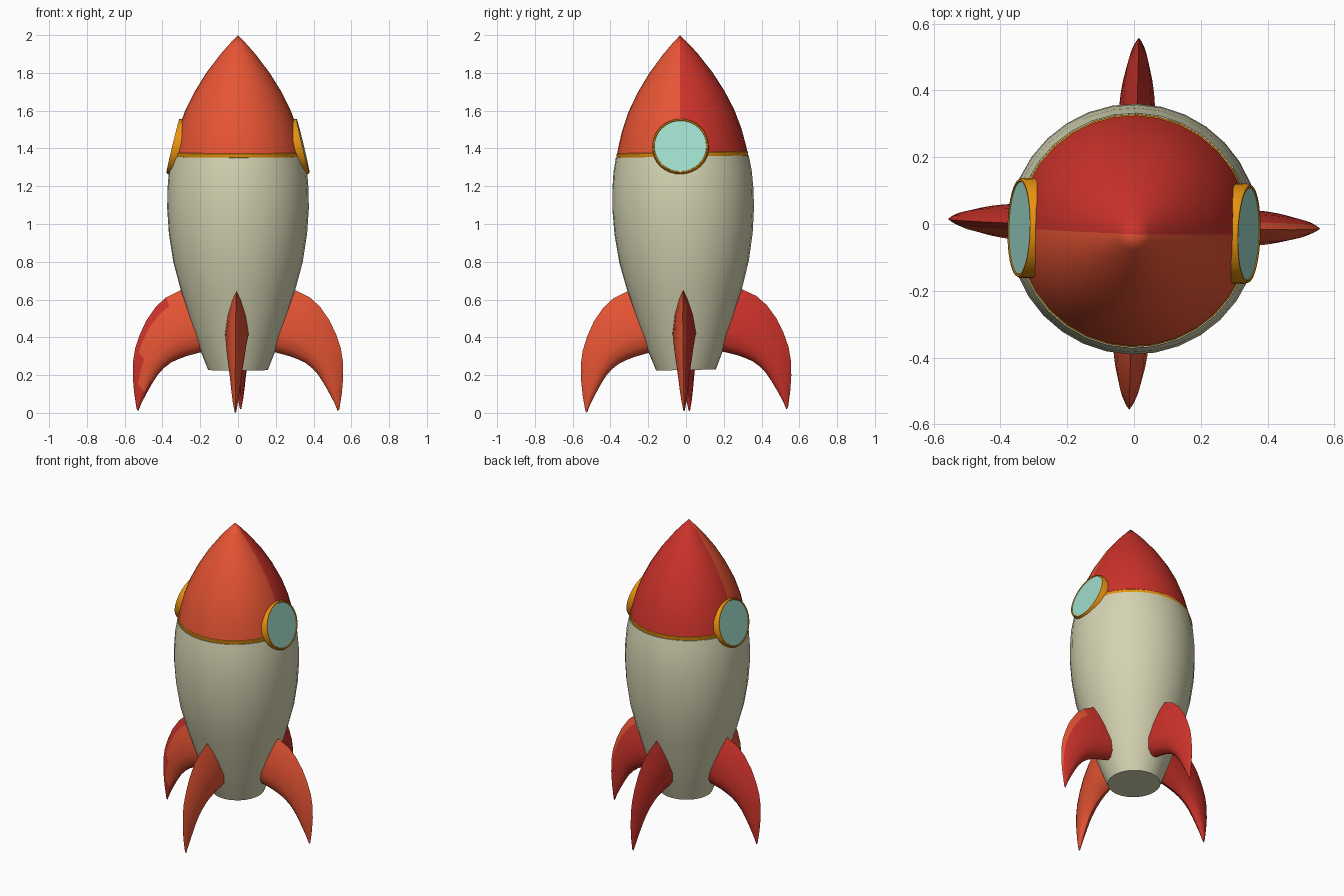
import bpy, bmesh, math
from mathutils import Matrix, Vector

if "Cube" in bpy.data.objects:
    bpy.data.objects.remove(bpy.data.objects["Cube"])


def material(name, rgb):
    m = bpy.data.materials.new(name)
    m.diffuse_color = (*rgb, 1)
    m.use_nodes = True
    m.node_tree.nodes["Principled BSDF"].inputs["Base Color"].default_value = m.diffuse_color
    return m


CREAM = material("cream", (0.66, 0.65, 0.445))
ORANGE = material("orange red", (0.79, 0.089, 0.034))
RED = material("deep red", (0.60, 0.032, 0.023))
GOLD = material("gold", (0.80, 0.29, 0.005))
GLASS = material("aqua glass", (0.35, 0.73, 0.62))

# The whole rocket leans and turns very slightly
POSE = (Matrix.Translation((0, 0.004, 0)) @ Matrix.Rotation(math.radians(1), 4, 'X')
        @ Matrix.Rotation(math.radians(-1.5), 4, 'Z'))


def finish(name, bm, mats, matrix=Matrix(), split=None, angle=35):
    """Pose the mesh, shade it, and paint faces behind the split line with the second colour."""
    bm.transform(POSE @ matrix)
    bmesh.ops.recalc_face_normals(bm, faces=bm.faces)
    for f in bm.faces:
        f.smooth = True
        if split is not None:
            f.material_index = int(split(f.calc_center_median()))
    me = bpy.data.meshes.new(name)
    bm.to_mesh(me)
    bm.free()
    me.set_sharp_from_angle(angle=math.radians(angle))
    for m in mats:
        me.materials.append(m)
    ob = bpy.data.objects.new(name, me)
    bpy.context.collection.objects.link(ob)
    return ob


def lathe(profile, seg=32, closed=False):
    """Revolve (radius, height) points about z; open ends are capped."""
    bm = bmesh.new()
    rings = []
    for r, z in profile:
        if r == 0:
            rings.append([bm.verts.new((0, 0, z))] * seg)
        else:
            rings.append([bm.verts.new((r * math.cos(2 * math.pi * i / seg),
                                        r * math.sin(2 * math.pi * i / seg), z))
                          for i in range(seg)])
    pairs = list(zip(rings, rings[1:]))
    if closed:
        pairs.append((rings[-1], rings[0]))
    for a, b in pairs:
        for i in range(seg):
            j = (i + 1) % seg
            quad = list(dict.fromkeys((a[i], a[j], b[j], b[i])))
            bm.faces.new(quad)
    if not closed:
        for ring in (rings[0], rings[-1]):
            if ring[0] is not ring[1]:
                bm.faces.new(ring)
    return bm


# Hull
finish("hull", lathe([(0.158, 0.227), (0.195, 0.32), (0.243, 0.46), (0.303, 0.65),
                      (0.343, 0.80), (0.366, 0.95), (0.375, 1.08), (0.374, 1.18),
                      (0.366, 1.28), (0.352, 1.357)]), [CREAM])

# Gold band under the nose
finish("nose_band", lathe([(0.344, 1.35), (0.349, 1.36), (0.349, 1.376), (0.34, 1.384)]), [GOLD])

# Nose cone: front half orange, back half deep red
axis_dir = POSE.to_3x3() @ Vector((0, 1, 0))
origin = POSE.translation
finish("nose_cone", lathe([(0.346, 1.374), (0.336, 1.42), (0.316, 1.50), (0.280, 1.60),
                           (0.230, 1.70), (0.168, 1.80), (0.092, 1.90), (0.048, 1.95),
                           (0, 2.0)]),
       [ORANGE, RED], split=lambda c: (c - origin).dot(axis_dir) > 0)

# Round windows on both sides
for label, turn in (("right", 0), ("left", math.pi)):
    place = (Matrix.Rotation(turn, 4, 'Z') @ Matrix.Translation((0.343, 0, 1.413))
             @ Matrix.Rotation(math.radians(76.5), 4, 'Y'))
    finish(label + "_window_rim",
           lathe([(0.150, -0.07), (0.150, -0.006), (0.146, 0.002), (0.140, 0.002),
                  (0.136, -0.004), (0.136, -0.07)], closed=True), [GOLD], place, angle=50)
    finish(label + "_window_glass", lathe([(0.138, -0.006), (0.138, -0.001)]), [GLASS], place)

# Fins: lens-shaped sections lofted between an outer and an inner curve
STATIONS = [  # outer x, z, inner x, z, half thickness
    (.24, .68, .12, .335, .060), (.296, .653, .20, .32, .062), (.38, .612, .275, .30, .058),
    (.434, .563, .315, .285, .054), (.485, .49, .354, .267, .050), (.52, .415, .392, .238, .044),
    (.545, .34, .423, .204, .037), (.556, .27, .452, .160, .030), (.557, .188, .487, .098, .022),
    (.55, .105, .512, .05, .014), (.537, .02, .528, .01, .004)]
LENS = [(0, 0), (.15, .36), (.4, .76), (.7, 1), (.88, .8), (.97, .4)]
SECTION = LENS + [(1, 0)] + [(t, -w) for t, w in LENS[:0:-1]]


def fin():
    bm = bmesh.new()
    rings = []
    for ox, oz, ix, iz, h in STATIONS:
        rings.append([bm.verts.new((ox + (ix - ox) * t, w * h, oz + (iz - oz) * t))
                      for t, w in SECTION])
    n = len(SECTION)
    for a, b in zip(rings, rings[1:]):
        for i in range(n):
            bm.faces.new((a[i], a[(i + 1) % n], b[(i + 1) % n], b[i]))
    bm.faces.new(rings[0])
    bm.faces.new(rings[-1])
    return bm


for k, label in enumerate(("right", "back", "left", "front")):
    finish(label + "_fin", fin(), [ORANGE, RED], Matrix.Rotation(k * math.pi / 2, 4, 'Z'),
           split=lambda c: c.y > -0.006)
